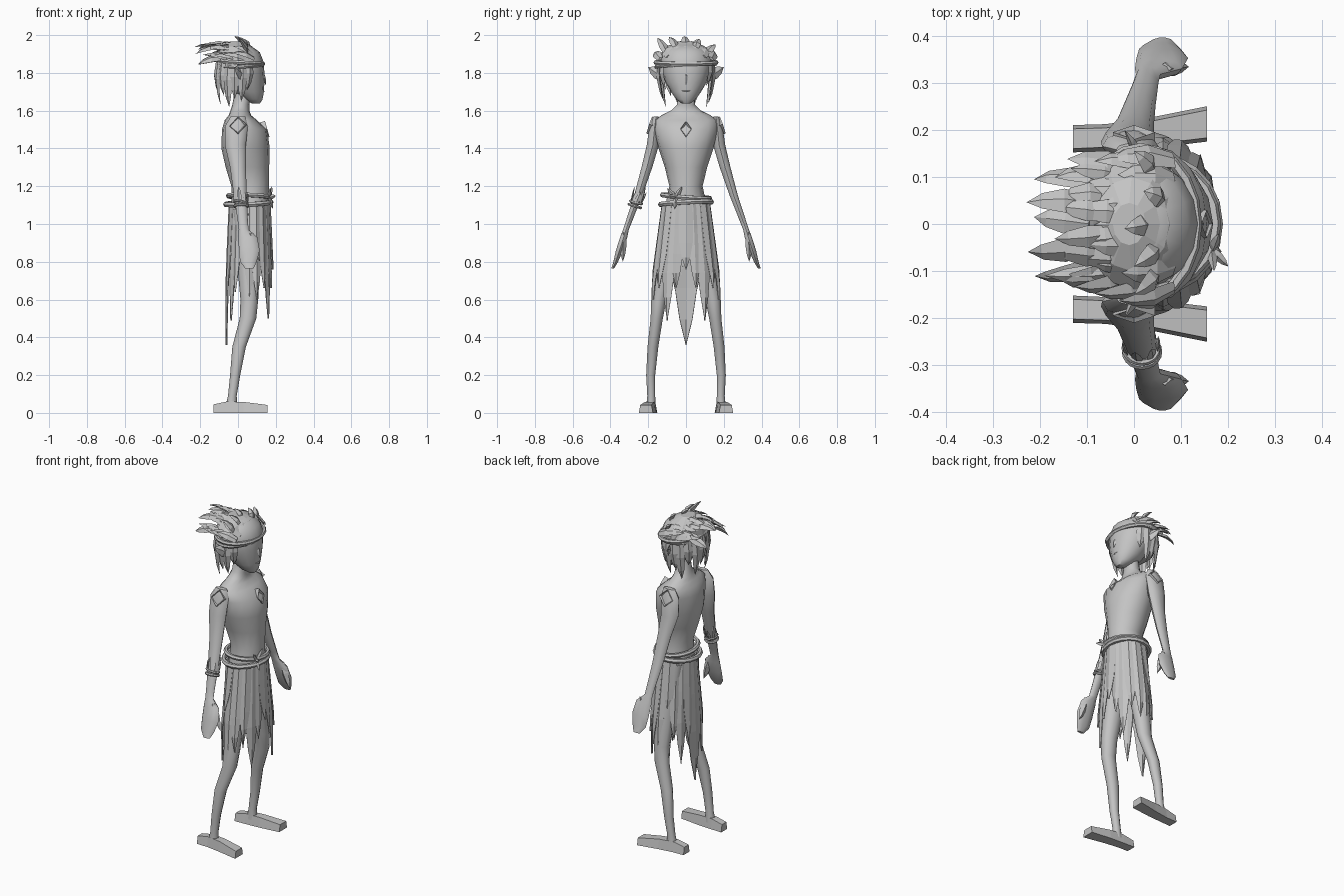
import bpy, bmesh, math, random
from mathutils import Vector

if "Cube" in bpy.data.objects:
    bpy.data.objects.remove(bpy.data.objects["Cube"])

random.seed(4)
grey = bpy.data.materials.new("plain grey")
grey.diffuse_color = (0.55, 0.55, 0.55, 1)
grey.use_nodes = True
grey.node_tree.nodes["Principled BSDF"].inputs["Base Color"].default_value = grey.diffuse_color


def finish(bm, name, mirror=False, smooth=None, solid=0):
    bmesh.ops.recalc_face_normals(bm, faces=bm.faces[:])
    me = bpy.data.meshes.new(name)
    bm.to_mesh(me)
    bm.free()
    ob = bpy.data.objects.new(name, me)
    bpy.context.collection.objects.link(ob)
    me.materials.append(grey)
    if solid:
        ob.modifiers.new("thickness", 'SOLIDIFY').thickness = solid
    if mirror:
        ob.modifiers.new("mirror", 'MIRROR').use_axis = (False, True, False)
    if smooth:
        bpy.ops.object.select_all(action='DESELECT')
        ob.select_set(True)
        bpy.context.view_layer.objects.active = ob
        bpy.ops.object.shade_smooth_by_angle(angle=math.radians(smooth))
    return ob


def loft(name, rings, n=12, mirror=False, smooth=50):
    """Stack of ellipses: (z, cx, cy, rx, ry)."""
    bm = bmesh.new()
    rows = []
    for z, cx, cy, rx, ry in rings:
        rows.append([bm.verts.new((cx + rx * math.cos(2 * math.pi * i / n),
                                   cy + ry * math.sin(2 * math.pi * i / n), z)) for i in range(n)])
    for a, b in zip(rows, rows[1:]):
        for i in range(n):
            j = (i + 1) % n
            bm.faces.new((a[i], a[j], b[j], b[i]))
    bm.faces.new(rows[0])
    bm.faces.new(rows[-1])
    return finish(bm, name, mirror, smooth)


def blade(bm, base, tip, width, out, thick=0.012, bow=0.0):
    """Pointed leaf-shaped blade, flat across the 'out' direction."""
    base, tip, out = Vector(base), Vector(tip), Vector(out)
    d = (tip - base).normalized()
    side = d.cross(out).normalized()
    up = side.cross(d).normalized()
    rows = []
    for t, w in ((0, 0.7), (0.4, 1), (0.75, 0.65)):
        c = base.lerp(tip, t) + up * bow * math.sin(math.pi * t)
        rows.append([bm.verts.new(c + o) for o in (side * width * w / 2, up * thick * w,
                                                   -side * width * w / 2, -up * thick * w)])
    end = bm.verts.new(tip)
    for i in range(4):
        j = (i + 1) % 4
        for a, b in zip(rows, rows[1:]):
            bm.faces.new((a[i], a[j], b[j], b[i]))
        bm.faces.new((rows[-1][i], rows[-1][j], end))
    bm.faces.new(rows[0])


def hoop(name, loc, rx, ry, tube, rot=(0, 0, 0)):
    bm = bmesh.new()
    n, m = 20, 6
    g = [[bm.verts.new(((rx + tube * math.cos(v)) * math.cos(u), (ry + tube * math.cos(v)) * math.sin(u),
                        tube * math.sin(v)))
          for v in [2 * math.pi * k / m for k in range(m)]] for u in [2 * math.pi * k / n for k in range(n)]]
    for i in range(n):
        for j in range(m):
            bm.faces.new((g[i][j], g[(i + 1) % n][j], g[(i + 1) % n][(j + 1) % m], g[i][(j + 1) % m]))
    ob = finish(bm, name)
    ob.location, ob.rotation_euler = loc, rot


# torso and neck
loft("torso", [(1.0, .06, 0, .1, .12), (1.12, .065, 0, .1, .105), (1.2, .065, 0, .1, .088),
               (1.3, .05, 0, .115, .112), (1.4, .04, 0, .128, .145), (1.5, .035, 0, .12, .168),
               (1.55, .015, 0, .085, .168), (1.575, .01, 0, .06, .13), (1.6, .01, 0, .05, .08),
               (1.63, .015, 0, .045, .048), (1.72, .03, 0, .045, .045)], n=16)

# head
loft("head", [(1.637, .095, 0, .02, .022), (1.66, .08, 0, .05, .052), (1.7, .055, 0, .082, .08),
              (1.75, .038, 0, .102, .108), (1.8, .028, 0, .112, .125), (1.86, .02, 0, .115, .135),
              (1.91, .01, 0, .105, .12), (1.95, 0, 0, .06, .07)], n=16)

# arms with hands
loft("arm", [(1.57, 0, .158, .038, .014), (1.52, -.008, .165, .06, .03), (1.42, -.014, .175, .056, .034),
             (1.3, 0, .207, .042, .03), (1.15, .012, .253, .034, .023), (1.02, .025, .3, .027, .018),
             (.97, .03, .318, .026, .016), (.93, .052, .33, .05, .02), (.86, .06, .352, .055, .02),
             (.8, .055, .372, .044, .013), (.765, .06, .388, .022, .008)], n=10, mirror=True)
bm = bmesh.new()
blade(bm, (.065, .33, .95), (.115, .335, .8), .045, (0, 1, 0), .018)
finish(bm, "thumb", True)

# legs
loft("leg", [(1.08, .05, .065, .08, .06), (.85, .055, .1, .065, .058), (.6, .06, .143, .047, .043),
             (.5, .053, .155, .044, .034), (.35, .006, .175, .036, .03), (.2, -.015, .187, .027, .025),
             (.09, -.03, .184, .023, .022), (.03, -.035, .185, .032, .026)], n=10, mirror=True)

# feet: wedge-shaped slabs
bm = bmesh.new()
rows = []
for x, y0, y1, h in ((-.13, .152, .21, .045), (-.06, .155, .212, .06), (.03, .16, .225, .058), (.155, .175, .25, .042)):
    rows.append([bm.verts.new(p) for p in ((x, y0, 0), (x, y1, 0), (x, y1 - .008, h), (x, y0 + .008, h))])
for a, b in zip(rows, rows[1:]):
    for i in range(4):
        bm.faces.new((a[i], a[(i + 1) % 4], b[(i + 1) % 4], b[i]))
bm.faces.new(rows[0])
bm.faces.new(rows[-1])
finish(bm, "foot", True)

# diamonds on chest and shoulders
def diamond(name, centre, u, v, out, mirror=False):
    bm = bmesh.new()
    c, u, v, out = map(Vector, (centre, u, v, out))
    rim = [bm.verts.new(c + o + out * .012) for o in (u, v, -u, -v)]
    inner = [bm.verts.new(c + o * .7 - out * .002) for o in (u, v, -u, -v)]
    root = [bm.verts.new(c + o - out * .02) for o in (u, v, -u, -v)]
    for i in range(4):
        j = (i + 1) % 4
        bm.faces.new((rim[i], rim[j], inner[j], inner[i]))
        bm.faces.new((rim[i], rim[j], root[j], root[i]))
    bm.faces.new(inner)
    bm.faces.new(root)
    finish(bm, name, mirror)


diamond("chest_diamond", (.143, 0, 1.5), (0, .03, 0), (-.012, 0, .042), (1, 0, .3))
diamond("shoulder_diamond", (0, .183, 1.52), (.045, 0, .005), (0, -.015, .045), (0, 1, .3), True)

# face details
bm = bmesh.new()
blade(bm, (.132, 0, 1.8), (.148, 0, 1.735), .024, (1, 0, 0), .008)
for s in (-1, 1):
    blade(bm, (.132, s * .02, 1.795), (.105, s * .085, 1.803), .016, (1, s * .4, 0), .006)
    blade(bm, (.138, 0, 1.702), (.124, s * .035, 1.708), .012, (1, 0, 0), .005)
finish(bm, "face_details")

# pointed ears
bm = bmesh.new()
blade(bm, (.03, .115, 1.775), (-.02, .2, 1.83), .065, (1, .3, 0), .012)
finish(bm, "ear", True)

# hair cap
loft("hair_cap", [(1.74, -.045, 0, .05, .1), (1.8, -.03, 0, .075, .125), (1.85, 0, 0, .115, .145),
                  (1.9, 0, 0, .108, .14), (1.94, -.005, 0, .08, .1), (1.965, -.01, 0, .035, .045)], n=12, smooth=None)

# hair: swept-back tufts, long spikes, hanging locks
bm = bmesh.new()
for k in range(5):
    for i in range(7 - k // 2):
        a = (i / (6 - k // 2) - .5) * 2
        x, y = .085 - .045 * k, a * (.135 - .012 * k)
        z = 1.875 + .075 * (1 - abs(a) ** 2) * min(1, .35 + k * .3)
        tip = (x - .11 - random.uniform(0, .03), y * 1.12 + random.uniform(-.015, .015),
               z + random.uniform(.015, .055) - .012 * k)
        blade(bm, (x, y, z), tip, random.uniform(.045, .065), (.2, a * .8, 1), .01, .015)
for base, tip in (((-.02, -.1, 1.88), (-.19, -.11, 1.895)), ((-.03, .0, 1.93), (-.17, .015, 1.93)),
                  ((-.02, .1, 1.89), (-.135, .118, 1.91)), ((.05, -.05, 1.93), (.0, -.09, 1.99)),
                  ((.06, .05, 1.93), (.02, .07, 1.98)), ((.05, -.1, 1.9), (.0, -.15, 1.985)),
                  ((.03, 0, 1.94), (-.02, -.01, 1.995)), ((.04, .11, 1.9), (0, .155, 1.95))):
    blade(bm, base, tip, .045, (.3, base[1] * 3, 1), .012, .01)
for deg, bottom in ((62, 1.71), (80, 1.63), (100, 1.67), (118, 1.62), (138, 1.68), (158, 1.64), (176, 1.67)):
    for s in (-1, 1):
        a = math.radians(deg)
        c, q = math.cos(a), s * math.sin(a)
        drop = bottom + random.uniform(-.01, .025)
        blade(bm, (.005 + .115 * c, .148 * q, 1.86), (.0 + .1 * c, .12 * q, drop), .052, (c, q, 0), .01, .012)
finish(bm, "hair")

# headband
hoop("headband", (.015, 0, 1.855), .118, .16, .012, (0, .06, 0))
hoop("headband_second_strand", (.015, 0, 1.84), .116, .158, .01, (.05, -.04, 0))

# ragged skirt panels: (degrees from front, half width in degrees, tip height)
panels = [(0, 14, .76), (17, 12, .66), (34, 14, .5), (52, 13, .66), (72, 14, .6), (90, 14, .53),
          (112, 16, .83), (130, 13, .64), (146, 13, .49), (164, 13, .62), (180, 20, .36)]
bm = bmesh.new()
for deg, half, low in panels:
    for s in ((1,) if deg in (0, 180) else (-1, 1)):
        rows = []
        for t, w in ((0, 1.15), (.3, 1.1), (.6, .95), (.82, .55), (1, .03)):
            z = 1.11 + (low - 1.11) * t
            f = min(1, (1.11 - z) / .4)
            row = []
            for k in (-1, 0, 1):
                a = math.radians(s * deg + k * half * w)
                b = .006 * (k == 0) + (.005 if deg % 4 == 0 else 0)
                row.append(bm.verts.new((.062 + (.1 + .018 * f + b) * math.cos(a),
                                         (.122 + .055 * f + b) * math.sin(a), z)))
            rows.append(row)
        for p, q in zip(rows, rows[1:]):
            for k in (0, 1):
                bm.faces.new((p[k], p[k + 1], q[k + 1], q[k]))
finish(bm, "skirt", solid=.005)

# rope belt with knot
hoop("belt_lower", (.055, 0, 1.11), .12, .135, .014, (.05, -.05, 0))
hoop("belt_upper", (.06, 0, 1.145), .112, .126, .013, (-.07, .04, 0))
bm = bmesh.new()
for tip in ((.18, -.02, 1.2), (.17, -.1, 1.19), (.2, -.09, 1.15), (.185, -.06, 1.08)):
    blade(bm, (.165, -.055, 1.14), tip, .025, (1, 0, .2), .01)
finish(bm, "belt_knot")

# bracelets and ragged cuff on the right forearm
hoop("bracelet_lower", (.017, -.271, 1.095), .035, .032, .008, (-.3, 0, 0))
hoop("bracelet_upper", (.015, -.264, 1.115), .035, .031, .007, (-.25, .15, 0))
bm = bmesh.new()
for i in range(7):
    a = 2 * math.pi * i / 7
    c, q = math.cos(a), math.sin(a)
    blade(bm, (.016 + .034 * c, -.264 + .028 * q, 1.11), (.012 + .04 * c, -.24 + .033 * q, 1.17 + .03 * (i % 2)),
          .026, (c, q, 0), .005)
finish(bm, "wrist_cuff")
